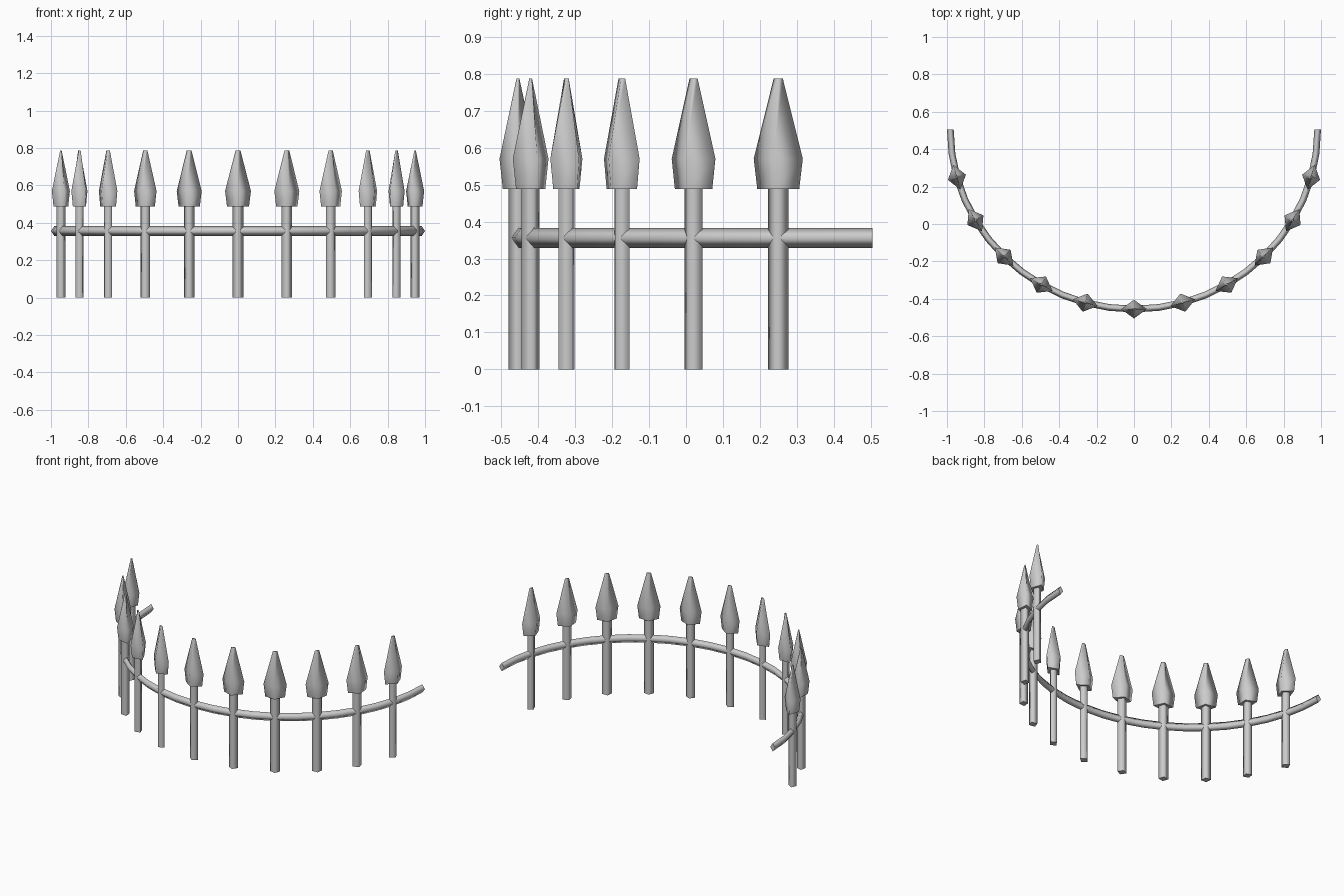
import bpy, bmesh, math
from mathutils import Vector
from mathutils.geometry import interpolate_bezier

if "Cube" in bpy.data.objects:
    bpy.data.objects.remove(bpy.data.objects["Cube"])

RX, RY, YC = 0.982, 0.96, 0.505   # half-ellipse plan of the fence
K = 0.5523                        # circle handle factor


def loft(name, rings):
    """Skin a list of equal-sized rings, smooth sides with flat end caps."""
    bm = bmesh.new()
    rows = [[bm.verts.new(p) for p in ring] for ring in rings]
    n = len(rows[0])
    for a, b in zip(rows, rows[1:]):
        for i in range(n):
            j = (i + 1) % n
            bm.faces.new((a[i], a[j], b[j], b[i])).smooth = True
    bm.faces.new(rows[0][::-1])
    bm.faces.new(rows[-1])
    bmesh.ops.recalc_face_normals(bm, faces=bm.faces)
    me = bpy.data.meshes.new(name)
    bm.to_mesh(me)
    bm.free()
    ob = bpy.data.objects.new(name, me)
    bpy.context.collection.objects.link(ob)
    return ob


def diamond(w, d, z):
    return [Vector(p) for p in ((w, 0, z), (0, d, z), (-w, 0, z), (0, -d, z))]


# Fence path: quarter arc from the front centre, mirrored to the left
quarter = interpolate_bezier(
    Vector((0, YC - RY, 0)), Vector((RX * K, YC - RY, 0)),
    Vector((RX, YC - RY * K, 0)), Vector((RX, YC, 0)), 13)
path = [Vector((-p.x, p.y, 0)) for p in quarter[:0:-1]] + quarter


def heading(i):
    if i == 0:
        return -math.pi / 2
    if i == len(path) - 1:
        return math.pi / 2
    t = path[i + 1] - path[i - 1]
    return math.atan2(t.y, t.x)


# Curved rail with a diamond section
rings = []
for i, p in enumerate(path):
    a = heading(i)
    out = Vector((math.sin(a), -math.cos(a), 0))
    c = p + Vector((0, 0, 0.356))
    up = Vector((0, 0, 0.027))
    rings.append([c + out * 0.018, c + up, c - out * 0.018, c - up])
loft("curved_rail", rings)

# Posts and spear heads at every second path point
post = [(0.029, 0.025, 0), (0.029, 0.025, 0.49)]
head = [(0.059, 0.041, 0.488), (0.069, 0.050, 0.57), (0.013, 0.004, 0.787)]
for n, i in enumerate(range(2, len(path) - 1, 2), 1):
    for name, prof in (("post", post), ("spear_head", head)):
        ob = loft(f"{name}_{n}", [diamond(*s) for s in prof])
        ob.location = path[i]
        ob.rotation_euler.z = heading(i)
